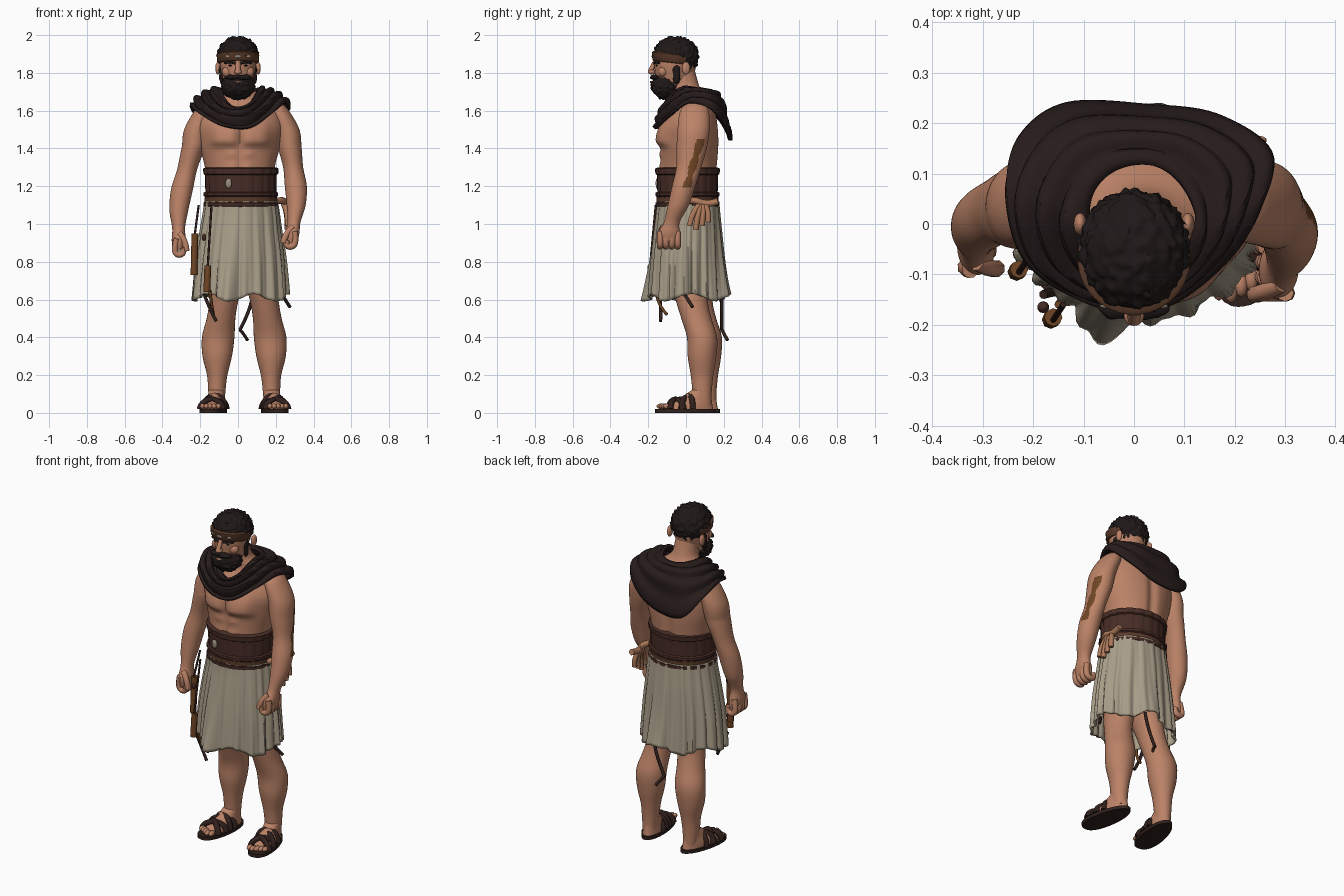
import bpy, bmesh, math
from math import sin, cos, pi, exp
from mathutils import Vector, Matrix, noise

if "Cube" in bpy.data.objects:
    bpy.data.objects.remove(bpy.data.objects["Cube"])


def material(name, r, g, b):
    m = bpy.data.materials.new(name)
    m.use_nodes = True
    m.diffuse_color = (r, g, b, 1)
    m.node_tree.nodes["Principled BSDF"].inputs["Base Color"].default_value = (r, g, b, 1)
    return m


skin = material("skin", .5, .225, .135)
hair = material("black hair", .014, .009, .009)
cloak = material("dark cloak", .02, .011, .011)
leather = material("belt leather", .062, .025, .019)
worn = material("worn leather", .1, .042, .022)
linen = material("grey linen", .39, .335, .245)
sole = material("sandal leather", .03, .015, .012)
brown = material("rust brown", .16, .06, .018)
tan = material("tan rope", .42, .19, .1)
bone = material("pale metal", .32, .26, .2)


def activate(ob):
    bpy.ops.object.select_all(action='DESELECT')
    ob.select_set(True)
    bpy.context.view_layer.objects.active = ob


def finish(name, bm, mat, thick=0):
    bmesh.ops.recalc_face_normals(bm, faces=bm.faces)
    mesh = bpy.data.meshes.new(name)
    bm.to_mesh(mesh)
    bm.free()
    mesh.materials.append(mat)
    ob = bpy.data.objects.new(name, mesh)
    bpy.context.collection.objects.link(ob)
    activate(ob)
    bpy.ops.object.shade_smooth_by_angle(angle=math.radians(50))
    if thick:
        mod = ob.modifiers.new("thickness", 'SOLIDIFY')
        mod.thickness, mod.offset = thick, 0
    return ob


def spline(a, b, c, d, u):
    return .5 * (2*b + (c-a)*u + (2*a - 5*b + 4*c - d)*u*u + (3*b - a - 3*c + d)*u**3)


def refine(rings, k):
    """Catmull-Rom interpolation between cross-sections."""
    out, last = [], len(rings) - 1
    for i in range(last):
        quad = [rings[max(i-1, 0)], rings[i], rings[i+1], rings[min(i+2, last)]]
        out += [[spline(*v, s/k) for v in zip(*quad)] for s in range(k)]
    return out + [rings[-1]]


def loft(name, rings, mat, n=32, k=4, swell=None, warp=None, cap=True, thick=0):
    """Skin over elliptical sections given as (x, y, z, rx, ry)."""
    bm, rows = bmesh.new(), []
    for x, y, z, rx, ry in refine(rings, k):
        row = []
        for i in range(n):
            a = 2*pi*i/n
            s = swell(a, z) if swell else 1
            p = Vector((x + rx*s*cos(a), y + ry*s*sin(a), z))
            row.append(bm.verts.new(warp(p) if warp else p))
        rows.append(row)
    for lo, hi in zip(rows, rows[1:]):
        for i in range(n):
            j = (i+1) % n
            bm.faces.new((lo[i], lo[j], hi[j], hi[i]))
    if cap:
        bm.faces.new(rows[0])
        bm.faces.new(rows[-1])
    return finish(name, bm, mat, thick)


def blob(name, centre, size, mat, curl=0, keep=None, detail=3):
    """Ellipsoid, optionally covered in curls and trimmed by a rule."""
    bm = bmesh.new()
    bmesh.ops.create_icosphere(bm, subdivisions=detail, radius=1)
    for v in bm.verts:
        p = Vector(c + s*q for c, s, q in zip(centre, size, v.co))
        if curl:
            d = noise.voronoi(p * 45)[0][0]
            p += v.co * curl * max(-.25, .4 - d)
        v.co = p
    if keep:
        cut = [f for f in bm.faces if not keep(f.calc_center_median())]
        bmesh.ops.delete(bm, geom=cut, context='FACES')
    return finish(name, bm, mat)


def tube(name, pts, r, mat, warp=None):
    cu = bpy.data.curves.new(name, 'CURVE')
    cu.dimensions, cu.bevel_depth, cu.bevel_resolution = '3D', r, 2
    cu.use_fill_caps = True
    sp = cu.splines.new('NURBS')
    sp.points.add(len(pts) - 1)
    for q, p in zip(sp.points, pts):
        q.co = (*(warp(Vector(p)) if warp else p), 1)
    sp.order_u, sp.use_endpoint_u = 3, True
    cu.materials.append(mat)
    ob = bpy.data.objects.new(name, cu)
    bpy.context.collection.objects.link(ob)
    activate(ob)
    bpy.ops.object.convert(target='MESH')


# Torso with chest muscles, abdominal line and spine groove
def muscles(p):
    x, front = p.x - .01, p.y < 0
    if front:
        rise = (p.z - 1.44) / (.028 if p.z < 1.44 else .09)
        p.y -= .032 * exp(-((abs(x)-.085)/.075)**4 - rise**2)
        p.y += .008 * exp(-(x/.02)**2) * (p.z < 1.58)
        p.y -= .008 * exp(-((abs(x)-.045)/.03)**2) * abs(sin(p.z*40)) * (p.z < 1.38)
    else:
        p.y -= .018 * exp(-(x/.025)**2) * (p.z < 1.6)
    return p


loft("torso", [(.015, .01, 1.08, .18, .15), (.015, .01, 1.2, .18, .15), (.01, .015, 1.3, .185, .152),
               (.01, .02, 1.42, .215, .155), (.01, .02, 1.52, .23, .15), (.01, .03, 1.6, .2, .125),
               (.01, .03, 1.66, .14, .09), (.005, 0, 1.72, .075, .075), (0, -.03, 1.82, .07, .075)],
     skin, n=96, k=8, warp=muscles)

# Head and face
loft("head", [(0, -.09, 1.69, .035, .04), (0, -.075, 1.74, .07, .08), (0, -.06, 1.8, .088, .104),
              (0, -.057, 1.85, .096, .11), (0, -.055, 1.9, .09, .1), (0, -.055, 1.95, .05, .06)], skin)
tube("nose_bridge", [(0, -.158, 1.865), (0, -.175, 1.84), (0, -.19, 1.805)], .013, skin)
blob("nose_tip", (0, -.182, 1.805), (.02, .02, .014), skin)
blob("lower_lip", (0, -.184, 1.752), (.022, .008, .006), skin)
for s, side in ((1, "left"), (-1, "right")):
    blob(side + "_ear", (s*.107, 0, 1.825), (.013, .022, .034), skin)
    blob(side + "_cheek", (s*.052, -.122, 1.806), (.034, .026, .03), skin)
    blob(side + "_eye", (s*.037, -.154, 1.839), (.013, .007, .005), hair)
    tube(side + "_eyebrow", [(s*.014, -.167, 1.85), (s*.04, -.165, 1.862), (s*.07, -.142, 1.853)], .007, hair)
    blob(side + "_sideburn", (s*.089, -.05, 1.798), (.012, .02, .062), hair, .012)
    blob(side + "_moustache", (s*.03, -.165, 1.777), (.042, .025, .014), hair, .01)
blob("beard", (0, -.108, 1.728), (.09, .078, .07), hair, .018, detail=5)
blob("curly_hair", (0, -.054, 1.885), (.111, .123, .11), hair, .022, detail=5,
     keep=lambda p: p.z > 1.885 or (p.y > 0 and p.z > 1.8))


# Headband sloping down to the back, with small flat ornaments
def tilt(p):
    p.z -= .12 * (p.y + .05)
    return p


loft("headband", [(0, -.068, z, .104 + g, .104 + g) for z, g in
                  ((1.85, 0), (1.856, .006), (1.895, .008), (1.902, 0))], worn, n=48, k=1, warp=tilt)
for s in (-1, 0, 1):
    blob("headband_ornament", (s*.05, -.177 + .014*abs(s), 1.888), (.018, .005, .009), bone, detail=2)

# Draped cloak: angle around the neck, height runs from collar to hem
outline = [(.24, .03, 1.64), (.272, .14, 1.61), (.17, .21, 1.52), (.03, .228, 1.45), (-.13, .232, 1.45),
           (-.215, .17, 1.55), (-.25, .06, 1.63), (-.215, -.07, 1.6), (-.09, -.15, 1.52),
           (.05, -.155, 1.5), (.165, -.075, 1.57)]


def drape(p):
    a, t = math.atan2(p.y, p.x), p.z
    c, s = cos(a), sin(a)
    back, m = max(s, 0), len(outline)
    at = (a / (2*pi) % 1) * m
    i = int(at)
    hem = Vector([spline(*v, at - i) for v in zip(*[outline[(i + d) % m] for d in (-1, 0, 1, 2)])])
    collar = Vector((.01 + .105*c, (.115 if s > 0 else .11)*s, 1.715 - .015*back - .11*max(-s, 0)**2))
    q = collar.lerp(hem, t**(.8 - .12*back))
    q.z = collar.z + (hem.z - collar.z)*t**(1.9 + .8*back)
    fold = (.014 - .006*back) * sin(t*21 + 1.6*sin(a + .6) + .5*sin(3*a))
    return q + Vector((c*.6, s*.6, .7)) * fold


loft("draped_cloak", [(0, 0, i/30, 1, 1) for i in range(31)], cloak, n=96, k=1, warp=drape, cap=False, thick=.018)


# Arms and hands; the right one hangs a little wider and further back
def left_arm(p):
    return p


def right_arm(p):
    drop = max(0, 1.42 - p.z)
    return Vector((.04 - p.x - .14*drop, p.y + .1*drop, p.z - .08*drop))


for side, warp in (("left", left_arm), ("right", right_arm)):
    arm = loft(side + "_arm", [(.2, .05, 1.64, .03, .04), (.215, .045, 1.6, .055, .075), (.26, .04, 1.5, .065, .085),
                               (.275, .03, 1.4, .062, .08), (.292, .015, 1.3, .053, .066), (.306, -.012, 1.2, .058, .062),
                               (.308, -.04, 1.1, .05, .056), (.297, -.075, 1.01, .034, .042),
                               (.287, -.09, .95, .038, .058), (.28, -.09, .9, .032, .054)],
               skin, n=72, k=14, warp=warp)
    for i in range(4):
        y = -.137 + .031*i
        tube(side + "_finger", [(.3, y, .96), (.308, y, .9), (.28, y, .876), (.25, y, .89), (.26, y, .915)],
             .017, skin, warp)
    tube(side + "_thumb", [(.29, -.12, .985), (.25, -.14, .95), (.24, -.14, .9)], .017, skin, warp)
    if side == "left":
        # Painted streak on the outer arm
        arm.data.materials.append(brown)
        for f in arm.data.polygons:
            x, y, z = f.center
            width = .012 + .012*abs(sin(z*30))
            if f.normal.x > .2 and 1.19 < z < 1.45 and abs(y - .3*(z - 1.19) - .002) < width:
                f.material_index = 1

# Belt with rims and stitched segments, plus a buckle
belt = [(1.09, -.012), (1.095, 0), (1.112, 0), (1.115, -.007), (1.145, -.007), (1.15, 0), (1.165, 0),
        (1.17, -.01), (1.26, -.008), (1.265, 0), (1.293, .002), (1.3, -.012)]
loft("wide_belt", [(.015, .008, z, .198 + g, .17 + g) for z, g in belt], leather, n=120, k=1,
     swell=lambda a, z: 1 - .02*(sin(a*20) > .8))
loft("belt_strap", [(.015, .008, z, .193, .165) for z in (1.12, 1.14)], worn, n=64, k=1)
blob("belt_buckle", (-.05, -.153, 1.215), (.018, .008, .028), bone, detail=2)


# Pleated kilt
def pleats(a, z):
    t = (1.12 - z) / .5
    wave = sin(22*a + 1.5*sin(3*a) + t) + .6*sin(9*a + 1) + .4*sin(37*a)
    lobe = .27*exp(-((a - 1.42*pi)/.15)**2) + .2*exp(-((a - .43*pi)/.25)**2)
    return 1 + .032*wave*(.35 + .8*t) + lobe*t*t


def ragged(p):
    t = max(0, (1.12 - p.z) / .5)
    p.z += .018 * t**3 * sin(5*math.atan2(p.y, p.x) + 1)
    return p


loft("pleated_kilt", [(.015, .01, 1.12, .188, .158), (.015, .01, 1.05, .198, .163), (.012, .008, .95, .212, .172),
                      (.01, .005, .8, .232, .182), (.008, .005, .61, .246, .193)],
     linen, n=200, k=7, swell=pleats, warp=ragged, cap=False, thick=.01)

# Legs, feet and sandals; the left leg stands slightly forward
for side, s, middle, step in (("left", 1, -.01, -.015), ("right", -1, .075, .01)):
    place = lambda p: Vector((middle + s*p.x, p.y + step, p.z))
    loft(side + "_leg", [(.187, .1, .04, .04, .05), (.187, .1, .12, .046, .052), (.185, .1, .2, .054, .06),
                         (.185, .1, .3, .078, .076), (.18, .1, .4, .086, .08), (.165, .07, .5, .076, .08),
                         (.148, .045, .6, .076, .085), (.11, .02, .8, .088, .11), (.105, .01, 1.05, .075, .1)],
         skin, warp=place)
    turn = Matrix.Rotation(.17, 3, 'Z')
    foot = lambda p: place(turn @ p + Vector((.187, .1, 0)))
    loft(side + "_sandal_sole", [(0, -.09, z, .067, .172) for z in (0, .02)], sole, k=1, warp=foot,
         swell=lambda a, z: 1 + .06*cos(2*a + pi/2 * cos(a)))
    loft(side + "_foot", [(0, -.075, .02, .055, .135), (0, -.07, .045, .054, .125), (0, -.035, .08, .045, .085),
                          (0, -.005, .12, .04, .05)], skin, warp=foot)
    for i in range(5):
        c = foot(Vector((.022*i - .044, -.215 + .008*abs(i - 1), .035)))
        blob(side + "_toe", c, (.014, .026, .015), skin, detail=2)
    for y0, y1, h in ((-.17, -.11, .062), (-.11, -.18, .062), (-.08, -.06, .085), (-.04, -.12, .074)):
        tube(side + "_sandal_strap", [(-.06, y0, .02), (-.055, y0, h*.8), (0, (y0+y1)/2, h+.016),
                                      (.055, y1, h*.8), (.06, y1, .02)], .016, sole, foot)

# Knotted rope bundle on the left hip
tube("hip_rope", [(.2, -.01, 1.12), (.25, .04, 1.13), (.24, .11, 1.1), (.245, .17, 1.12)], .018, tan)
for i in range(4):
    y = .03 + .032*i
    tube("rope_end", [(.235, .09, 1.12), (.265, y, 1.07), (.262, y - .01, .97 + .02*abs(i - 1))], .015, tan)

# Hanging pouches on the right hip, each on a thin cord
for name, x, y, top, bottom in (("hip", -.228, -.085, .95, .73), ("front", -.16, -.18, .78, .64)):
    tube(name + "_cord", [(x + .02, y + .02, 1.1), (x, y - .01, top)], .006, sole)
    tube(name + "_pouch", [(x, y - .005, top), (x - .005, y - .01, bottom)], .018, brown)
blob("cord_knot", (-.18, -.165, .93), (.012, .012, .02), leather, detail=2)

# Thongs dangling below the kilt
tube("back_thong", [(.08, .19, .63), (.065, .19, .54), (.01, .19, .44)], .009, sole)
tube("back_thong_end", [(.01, .19, .44), (.03, .2, .42), (.05, .22, .385)], .009, sole)
tube("front_thong", [(-.18, -.14, .63), (-.15, -.13, .55), (-.115, -.135, .485)], .009, sole)
tube("front_thong_end", [(-.15, -.16, .65), (-.14, -.15, .57), (-.13, -.1, .52)], .008, brown)
tube("side_thong", [(.23, -.01, .63), (.25, .01, .6), (.275, .035, .56)], .009, sole)
